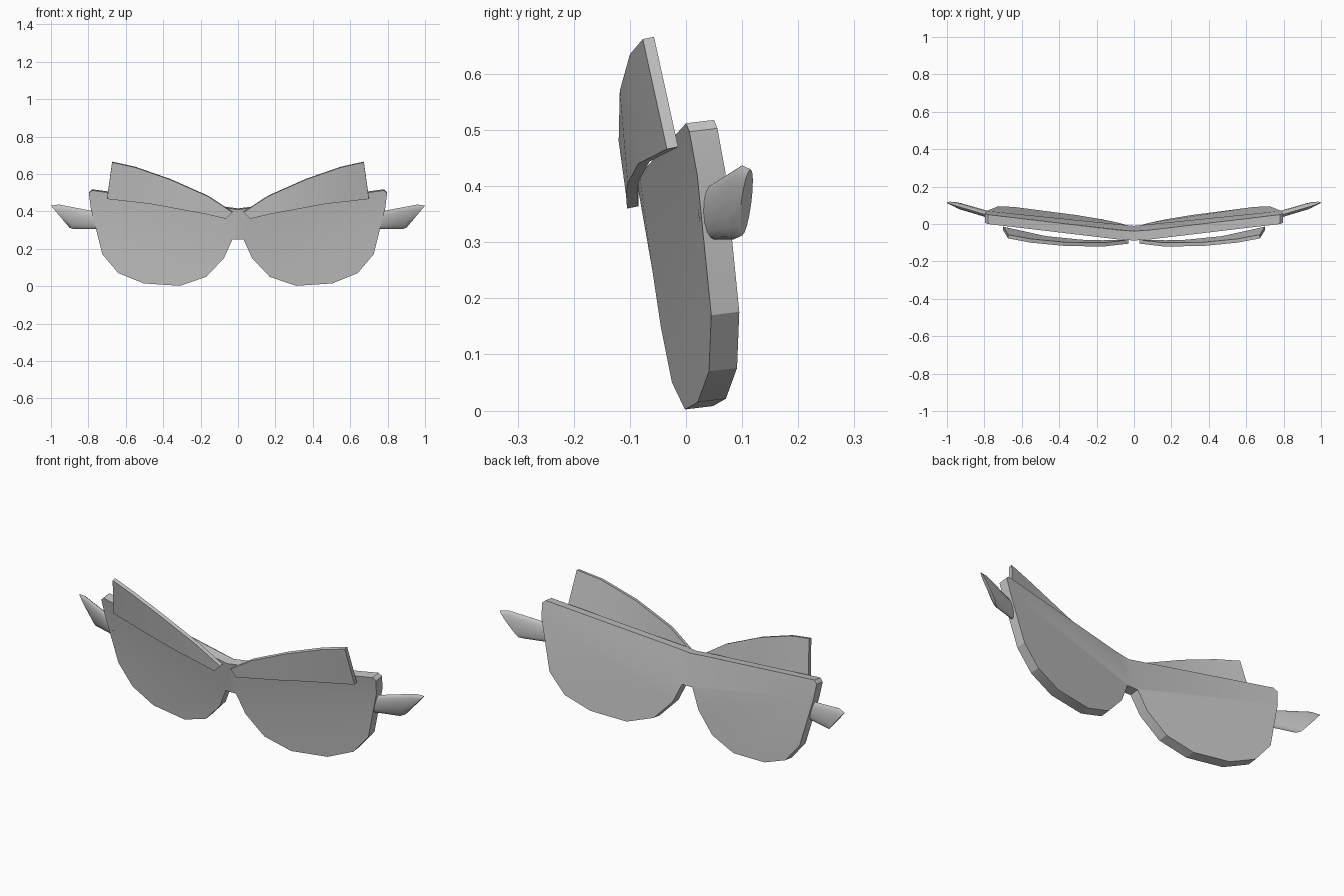
import bpy
import bmesh
import math
from mathutils import Vector

default_cube = bpy.data.objects.get("Cube")
if default_cube:
    bpy.data.objects.remove(default_cube, do_unlink=True)

grey = bpy.data.materials.new("plain grey")
grey.use_nodes = True
grey.diffuse_color = (0.55, 0.55, 0.55, 1)
grey.node_tree.nodes["Principled BSDF"].inputs["Base Color"].default_value = grey.diffuse_color


def finish(bm, name, angle):
    """Turn a half part into a mirrored object."""
    bmesh.ops.recalc_face_normals(bm, faces=bm.faces)
    mesh = bpy.data.meshes.new(name)
    bm.to_mesh(mesh)
    bm.free()
    mesh.materials.append(grey)
    obj = bpy.data.objects.new(name, mesh)
    bpy.context.collection.objects.link(obj)
    bpy.ops.object.select_all(action='DESELECT')
    obj.select_set(True)
    bpy.context.view_layer.objects.active = obj
    bpy.ops.object.shade_smooth_by_angle(angle=math.radians(angle))
    mirror = obj.modifiers.new("mirror", 'MIRROR')
    mirror.merge_threshold = 0.001
    return obj


def slab(name, outline, patches, offset, open_edge=None):
    """Thicken an outline backwards; patches index the faces of each side."""
    bm = bmesh.new()
    front = [bm.verts.new(p) for p in outline]
    back = [bm.verts.new(Vector(p) + Vector(offset)) for p in outline]
    for patch in patches:
        bm.faces.new([front[i] for i in patch])
        bm.faces.new([back[i] for i in reversed(patch)])
    count = len(outline)
    for i in range(count):
        j = (i + 1) % count
        if i != open_edge:
            bm.faces.new((front[j], front[i], back[i], back[j]))
    return finish(bm, name, 20)


# Main panel: an upper band folded against a rounded lower lobe
band = [(0, -0.06, 0.25), (0, -0.088, 0.41), (0.08, -0.083, 0.42),
        (0.78, 0, 0.512), (0.797, 0.006, 0.497), (0.788, 0.02, 0.42)]
lobe = [(0.725, 0.045, 0.17), (0.64, 0.041, 0.07), (0.505, 0.021, 0.015),
        (0.31, -0.002, 0.002), (0.17, -0.025, 0.05), (0.075, -0.045, 0.15),
        (0.03, -0.06, 0.25)]
last = len(band) + len(lobe) - 1
slab("front_panel", band + lobe,
     [list(range(len(band))) + [last], list(range(len(band) - 1, last + 1))],
     (0, 0.05, 0.006), open_edge=0)

# Raised flared brows in front of the panel
brow_top = [(0.03, -0.105, 0.395), (0.16, -0.12, 0.48), (0.363, -0.118, 0.57),
            (0.55, -0.1, 0.635), (0.673, -0.077, 0.662)]
brow_bottom = [(0.064, -0.105, 0.36), (0.17, -0.107, 0.385), (0.28, -0.104, 0.405),
               (0.47, -0.085, 0.44), (0.70, -0.034, 0.466)]
total = len(brow_top) * 2
slab("brow", brow_top + brow_bottom[::-1],
     [(i, i + 1, total - 2 - i, total - 1 - i) for i in range(len(brow_top) - 1)],
     (0, 0.02, 0.004))

# Short rounded side arms with a slanted tip
bm = bmesh.new()
rings = []
for top, bottom, depth in [((0.74, 0.035, 0.395), (0.74, 0.045, 0.305), 0.018),
                           ((0.96, 0.1, 0.437), (0.88, 0.085, 0.305), 0.017),
                           ((1.0, 0.115, 0.43), (0.9, 0.1, 0.312), 0.009)]:
    top, bottom = Vector(top), Vector(bottom)
    ring = []
    for step in range(16):
        turn = math.tau * step / 16
        centre = (top + bottom) / 2 + (top - bottom) / 2 * math.cos(turn)
        ring.append(bm.verts.new(centre + Vector((0, depth * math.sin(turn), 0))))
    rings.append(ring)
for a, b in zip(rings, rings[1:]):
    for i in range(16):
        j = (i + 1) % 16
        bm.faces.new((a[i], a[j], b[j], b[i]))
bm.faces.new(rings[0])
bm.faces.new(rings[-1])
finish(bm, "side_arm", 40)
